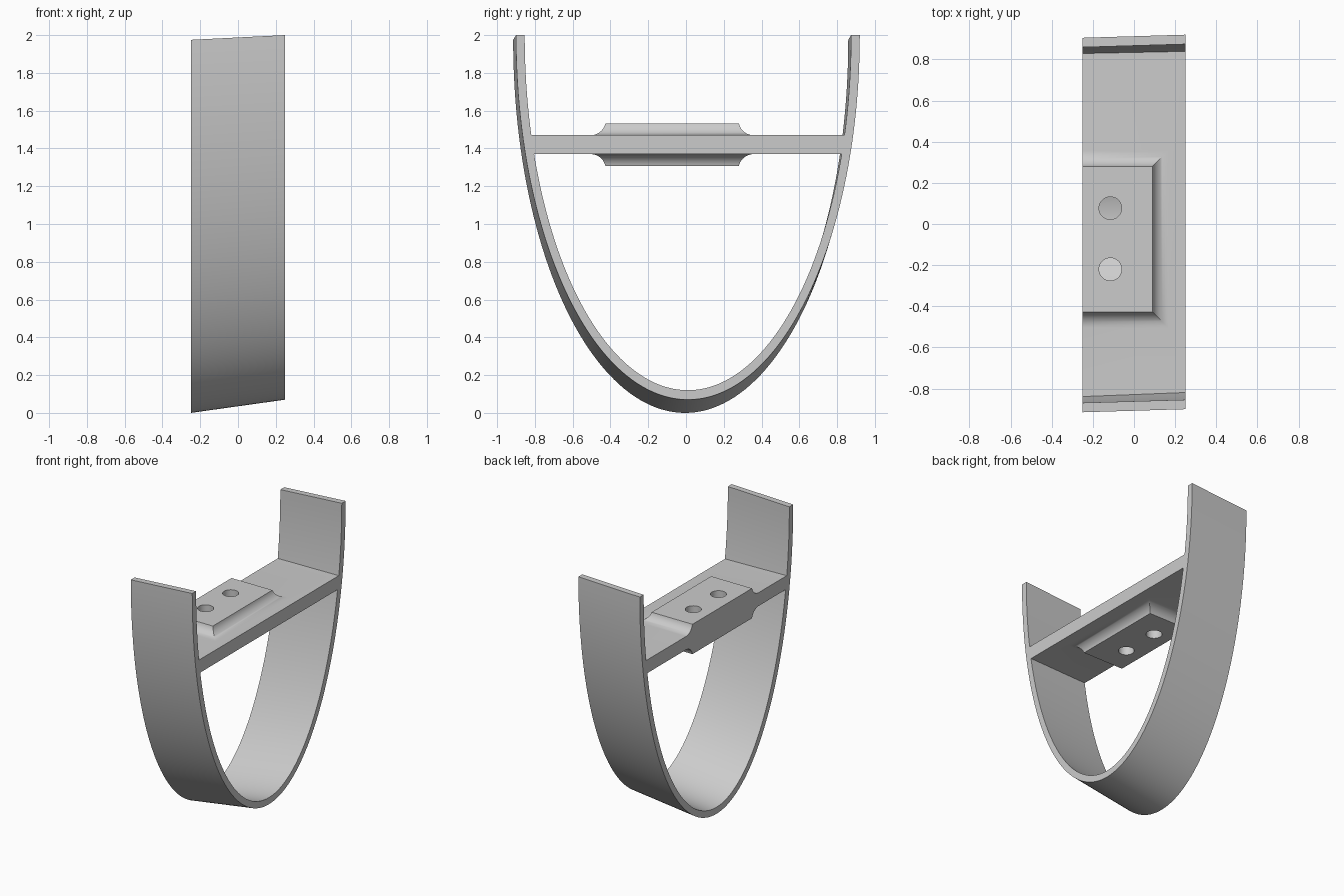
import bpy, bmesh, math

if "Cube" in bpy.data.objects:
    bpy.data.objects.remove(bpy.data.objects["Cube"])

grey = bpy.data.materials.new("plain grey")
grey.diffuse_color = (0.6, 0.6, 0.6, 1)
grey.use_nodes = True
grey.node_tree.nodes["Principled BSDF"].inputs["Base Color"].default_value = grey.diffuse_color


def make_object(name, bm):
    bmesh.ops.recalc_face_normals(bm, faces=bm.faces)
    mesh = bpy.data.meshes.new(name)
    bm.to_mesh(mesh)
    bm.free()
    mesh.materials.append(grey)
    obj = bpy.data.objects.new(name, mesh)
    bpy.context.collection.objects.link(obj)
    return obj


def smooth(obj, angle=30):
    bpy.ops.object.select_all(action='DESELECT')
    obj.select_set(True)
    bpy.context.view_layer.objects.active = obj
    bpy.ops.object.shade_smooth_by_angle(angle=math.radians(angle))


def loft(name, rings):
    """Closed solid through a stack of equal-length point loops."""
    bm = bmesh.new()
    loops = [[bm.verts.new(p) for p in ring] for ring in rings]
    n = len(loops[0])
    for a, b in zip(loops, loops[1:]):
        for i in range(n):
            j = (i + 1) % n
            bm.faces.new((a[i], a[j], b[j], b[i]))
    bm.faces.new(loops[0][::-1])
    bm.faces.new(loops[-1])
    return make_object(name, bm)


def boolean(obj, other, operation):
    mod = obj.modifiers.new(operation.lower(), 'BOOLEAN')
    mod.operation = operation
    mod.solver = 'EXACT'
    mod.object = other
    bpy.context.view_layer.objects.active = obj
    bpy.ops.object.modifier_apply(modifier=mod.name)
    bpy.data.objects.remove(other)


# Half-ellipse band: cross-sections swept along the arc, slightly tilted in x
STEPS = 96


def arc_point(x, cy, top, a, b, t):
    return (x, cy - a * math.cos(t), top - b * math.sin(t))


sections = []
for i in range(STEPS + 1):
    t = math.pi * i / STEPS
    sections.append([
        arc_point(-0.25, -0.005, 1.975, 0.910, 1.975, t),
        arc_point(0.25, 0.01, 2.0, 0.910, 1.93, t),
        arc_point(0.25, 0.01, 2.0, 0.864, 1.88, t),
        arc_point(-0.25, -0.005, 1.975, 0.864, 1.925, t)])
band = loft("curved_band", sections)
smooth(band)


# Rectangular loop starting from the flush x = -0.25 side
def rect(x1, y0, y1, z):
    return [(-0.25, y0, z), (x1, y0, z), (x1, y1, z), (-0.25, y1, z)]


# Crossbar between the two arms
bar = loft("crossbar", [rect(0.25, -0.84, 0.84, z) for z in (1.37, 1.47)])

# Thickened pad with concave fillets above and below the bar
R, H = 0.08, 0.062
start = math.acos((R - H) / R)
upper = []
for i in range(11):
    ang = start * i / 10
    spread = R * (math.sin(start) - math.sin(ang))
    upper.append((spread, R * (1 - math.cos(ang))))
levels = [(d, 1.37 - h) for d, h in reversed(upper)] + [(d, 1.47 + h) for d, h in upper]
pad = loft("mounting_pad",
           [rect(0.09 + d, -0.427 - d, 0.28 + d, z) for d, z in levels])
boolean(bar, pad, 'UNION')

# Two bolt holes through the pad
for y in (0.077, -0.22):
    ring = [(-0.115 + 0.055 * math.cos(k * math.tau / 40),
             y + 0.055 * math.sin(k * math.tau / 40)) for k in range(40)]
    cutter = loft("hole_cutter", [[(px, py, z) for px, py in ring] for z in (1.2, 1.65)])
    cutter.hide_render = True
    boolean(bar, cutter, 'DIFFERENCE')
smooth(bar)
